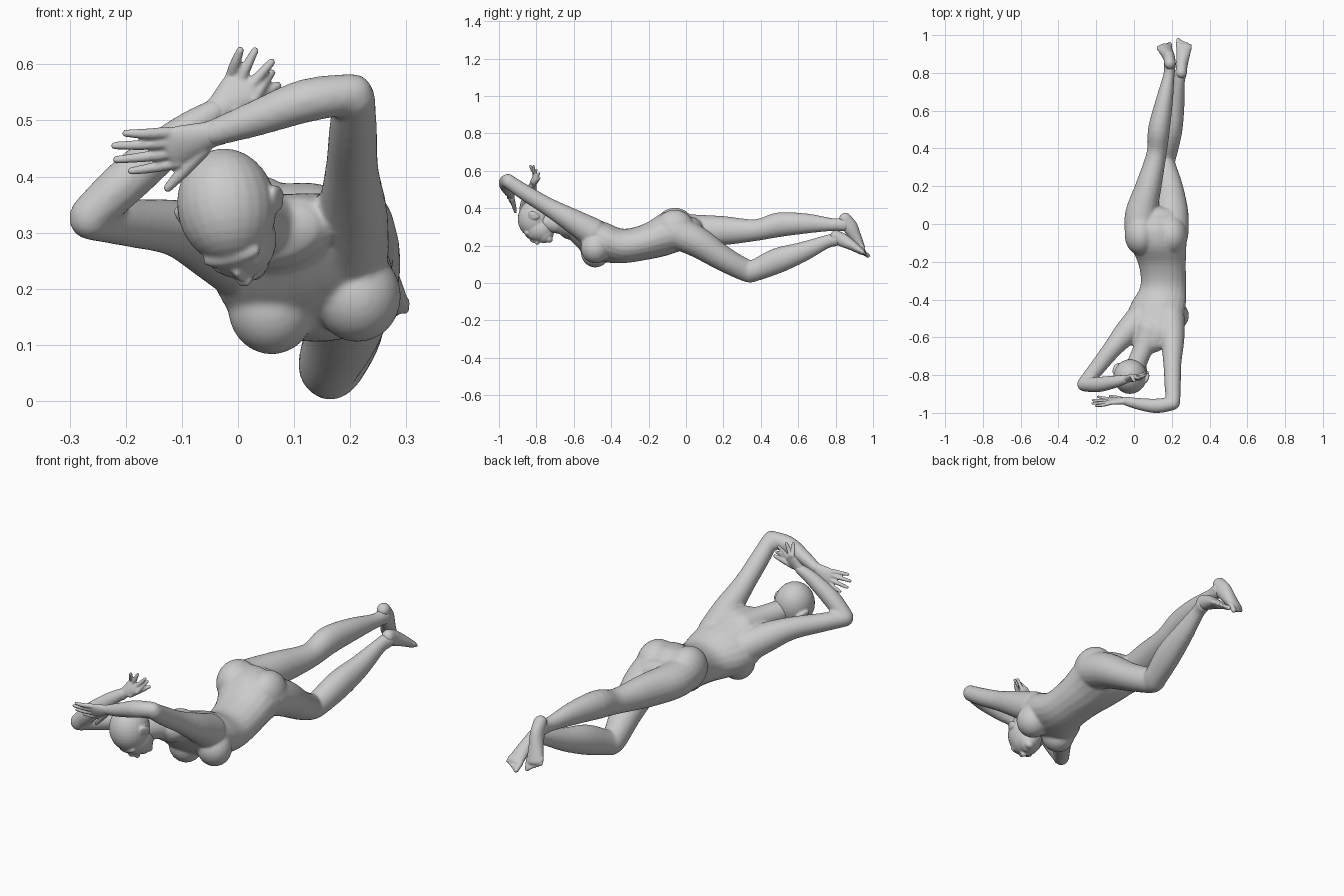
import bpy, bmesh, math
from mathutils import Vector, Matrix

if "Cube" in bpy.data.objects:
    bpy.data.objects.remove(bpy.data.objects["Cube"])

V = Vector


def catmull(a, b, c, d, t):
    return [0.5 * (2 * q + (r - p) * t + (2 * p - 5 * q + 4 * r - s) * t * t
                   + (3 * q - p - 3 * r + s) * t ** 3) for p, q, r, s in zip(a, b, c, d)]


def loft(bm, stations, side=(1, 0, 0), n=20, steps=4, upright=False):
    """Rounded tube; station = x, y, z, half width, half thickness, roll in degrees."""
    st = [tuple(s) + (s[3],) * (len(s) == 4) for s in stations]
    st = [s + (0,) * (6 - len(s)) for s in st]
    ext = [st[0]] + st + [st[-1]]
    pts = [catmull(*ext[i:i + 4], k / steps) for i in range(len(st) - 1) for k in range(steps)]
    pts.append(list(st[-1]))
    P = [V(p[:3]) for p in pts]
    rings = []

    def ring(c, t, p, k):
        s = V(side) - t * V(side).dot(t)
        s.normalize()
        s = Matrix.Rotation(math.radians(-p[5]), 3, t) @ s
        u = t.cross(s)
        rings.append([bm.verts.new(c + s * math.cos(a) * p[3] * k + u * math.sin(a) * p[4] * k)
                      for a in [2 * math.pi * j / n for j in range(n)]])

    for i, p in enumerate(pts):
        t = V((0, 1, 0)) if upright else (P[min(i + 1, len(P) - 1)] - P[max(i - 1, 0)]).normalized()
        r = min(p[3], p[4])
        if i == 0:
            for a in (75, 50, 25):
                ring(P[i] - t * r * math.sin(math.radians(a)), t, p, math.cos(math.radians(a)))
        ring(P[i], t, p, 1)
        if i == len(pts) - 1:
            for a in (25, 50, 75):
                ring(P[i] + t * r * math.sin(math.radians(a)), t, p, math.cos(math.radians(a)))
    for a, b in zip(rings, rings[1:]):
        for j in range(n):
            bm.faces.new((a[j], a[(j + 1) % n], b[(j + 1) % n], b[j]))
    bm.faces.new(rings[0][::-1])
    bm.faces.new(rings[-1])


def ball(bm, c, r, axes=Matrix.Identity(3)):
    m = Matrix.Translation(c) @ axes.to_4x4() @ Matrix.Diagonal((*r, 1))
    bmesh.ops.create_uvsphere(bm, u_segments=24, v_segments=16, radius=1, matrix=m)


def finish(bm, name, voxel, iterations):
    """Fuse the overlapping volumes into one smooth skin."""
    bmesh.ops.recalc_face_normals(bm, faces=bm.faces)
    me = bpy.data.meshes.new(name)
    bm.to_mesh(me)
    bm.free()
    ob = bpy.data.objects.new(name, me)
    bpy.context.collection.objects.link(ob)
    rm = ob.modifiers.new("fuse", 'REMESH')
    rm.mode, rm.voxel_size, rm.use_smooth_shade = 'VOXEL', voxel, True
    sm = ob.modifiers.new("soften", 'SMOOTH')
    sm.factor, sm.iterations = 0.5, iterations


body = bmesh.new()
# torso, chest and pelvis rolled in opposite directions
loft(body, [(.08, -.62, .30, .10, .065, 18), (.10, -.56, .27, .14, .095, 18),
            (.11, -.50, .24, .155, .105, 15), (.13, -.42, .215, .147, .105, 10),
            (.155, -.33, .198, .122, .092, 3), (.15, -.22, .22, .125, .098, 0),
            (.13, -.12, .26, .148, .118, -4), (.118, -.03, .28, .168, .108, -5),
            (.115, .02, .28, .15, .075, -5)], upright=True)
for x, z in ((.06, .165), (.213, .187)):                       # breasts
    ball(body, (x, -.485, z), (.078, .078, .082))
for x, z in ((.035, .302), (.198, .292)):                      # buttocks
    ball(body, (x, -.06, z), (.084, .105, .1))
# neck
loft(body, [(.09, -.56, .305, .085, .065), (.05, -.655, .315, .055), (.01, -.75, .325, .052)])
# upper arm and forearm, arm at -x
loft(body, [(.03, -.50, .24, .075), (-.04, -.575, .28, .066), (-.11, -.655, .308, .051),
            (-.19, -.755, .317, .043), (-.264, -.848, .325, .038)], side=(0, 0, 1))
loft(body, [(-.264, -.85, .33, .037), (-.19, -.85, .40, .041), (-.10, -.835, .475, .033),
            (-.04, -.82, .516, .024)], side=(0, 1, 0))
# upper arm and forearm, arm at +x
loft(body, [(.19, -.50, .27, .08), (.203, -.61, .335, .064), (.203, -.74, .41, .048),
            (.205, -.86, .483, .043), (.207, -.945, .54, .038)])
loft(body, [(.205, -.95, .548, .036), (.12, -.963, .535, .039), (.03, -.953, .503, .032),
            (-.045, -.937, .477, .024)], side=(0, 1, 0))
# raised leg at -x
loft(body, [(.035, -.06, .29, .083, .085), (.037, .05, .283, .085, .083), (.077, .2, .28, .069, .078),
            (.12, .375, .283, .053, .058), (.132, .5, .312, .058, .066), (.16, .65, .318, .046, .053),
            (.185, .79, .312, .03, .034), (.19, .85, .315, .033, .04)])
# lowered, bent leg at +x
loft(body, [(.2, -.06, .275, .088, .09), (.2, .06, .22, .088, .083), (.188, .2, .13, .07, .067),
            (.162, .325, .066, .055, .06), (.172, .365, .066, .054, .058), (.198, .49, .12, .057, .068),
            (.22, .62, .165, .047, .054), (.238, .75, .22, .031, .036), (.247, .80, .232, .034, .036)])
finish(body, "body", .0065, 10)


def hand(name, wrist, palm, tips, thumb, normal):
    """Flat palm with four fanned fingers and a thumb."""
    bm = bmesh.new()
    w, c, nrm = V(wrist), V(palm), V(normal).normalized()
    d = (c - w).normalized()
    across = nrm.cross(d).normalized()
    if across.dot(V(tips[0]) - V(tips[-1])) < 0:
        across = -across
    loft(bm, [(*(w - d * .02), .026, .021), (*w, .025, .019), (*(w + (c - w) * .6), .035, .017),
              (*c, .04, .013)], side=across)
    for k, tip in enumerate(tips):
        root = c + across * (.03 - .02 * k) - d * .005
        loft(bm, [(*root, .011), (*(root.lerp(V(tip), .5) + nrm * .003), .0095), (*tip, .007)],
             side=across, n=12)
    root = w + d * .02 - across * .022
    loft(bm, [(*root, .014), (*root.lerp(V(thumb), .55), .012), (*thumb, .008)], side=nrm, n=12)
    finish(bm, name, .0035, 3)


hand("hand_behind_head", (-.035, -.82, .52), (.012, -.81, .562),
     [(.004, -.832, .625), (.03, -.815, .624), (.06, -.80, .604), (.06, -.785, .585)],
     (.07, -.785, .562), (-.2, -1, .2))
hand("hand_over_head", (-.05, -.937, .475), (-.12, -.937, .45),
     [(-.20, -.963, .477), (-.22, -.95, .455), (-.217, -.932, .43), (-.19, -.915, .41)],
     (-.125, -.912, .38), (0, -1, -.4))


def foot(name, stations, toe_dir, side, big):
    """Sole from heel to ball, with five toes."""
    bm = bmesh.new()
    loft(bm, stations, side=side)
    c, s, d = V(stations[-1][:3]), V(side), V(toe_dir).normalized()
    for k in range(5):
        root = c + s * big * (.031 - .0155 * k) - d * .004 * k
        r = .013 if k == 0 else .0095
        loft(bm, [(*root, r), (*(root + d * (.04 - .004 * k)), r * .9)], side=side, n=12)
    finish(bm, name, .004, 4)


foot("raised_foot", [(.19, .85, .345, .03, .033), (.187, .878, .30, .031, .04),
                     (.175, .905, .25, .034, .032), (.16, .935, .195, .04, .021)],
     (-.06, .3, -.7), (1, .1, 0), 1)
foot("lowered_foot", [(.25, .80, .25, .03, .033), (.253, .84, .228, .031, .036),
                      (.26, .89, .2, .035, .027), (.266, .94, .168, .041, .018)],
     (0, .75, -.5), (1, 0, 0), -1)

# head: local axes are side, crown and face directions
face = V((.14, -.2, -.95)).normalized()
crown = V((-.32, -.9, .15))
crown = (crown - face * crown.dot(face)).normalized()
side = crown.cross(face).normalized()
if side.x < 0:
    side = -side
axes = Matrix((side, crown, face)).transposed()
origin = V((-.02, -.808, .345))
head = bmesh.new()


def feature(s, u, f, r):
    ball(head, origin + axes @ V((s, u, f)), r, axes)


feature(0, 0, -.002, (.088, .092, .104))                       # cranium
feature(0, -.035, .05, (.068, .085, .073))                     # cheeks
feature(0, -.075, .065, (.046, .045, .058))                    # jaw
feature(0, -.105, .098, (.022, .018, .02))                     # chin
feature(0, .012, .09, (.055, .02, .02))                        # brow
feature(0, -.022, .118, (.009, .028, .014))                    # nose bridge
feature(0, -.042, .126, (.016, .011, .014))                    # nose tip
for u in (-.066, -.077):                                       # lips
    feature(0, u, .112, (.022, .007, .013))
for m in (-1, 1):
    feature(m * .03, -.012, .1, (.015, .01, .014))             # eyes
    feature(m * .084, -.02, .0, (.012, .033, .02))             # ears
    feature(m * .094, -.015, -.01, (.006, .026, .014))
finish(head, "head", .0045, 6)
